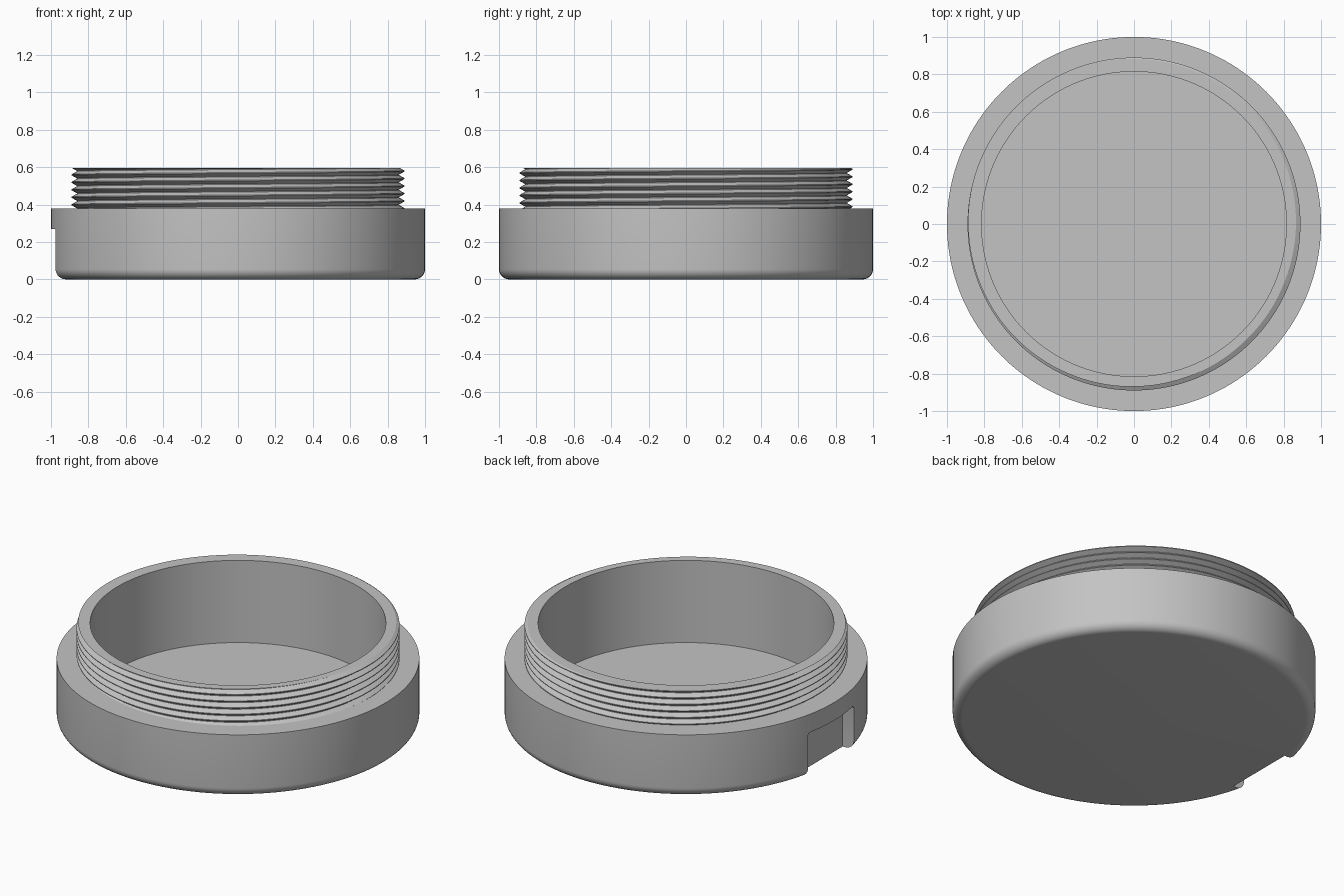
import bpy, bmesh
from math import sin, cos, pi, radians

SEG = 160
SHOULDER, TOP = 0.38, 0.595
BORE, FLOOR = 0.815, 0.095
PITCH, ROOT, CREST = 0.04, 0.862, 0.89

old = bpy.data.objects.get("Cube")
if old:
    bpy.data.objects.remove(old, do_unlink=True)

grey = bpy.data.materials.new("plain grey")
grey.use_nodes = True
grey.diffuse_color = (0.55, 0.55, 0.55, 1)
grey.node_tree.nodes["Principled BSDF"].inputs["Base Color"].default_value = grey.diffuse_color


def revolve(name, profile_at):
    """Sweep profile_at(angle) -> [(r, z), ...] around z and weld the seams."""
    bm = bmesh.new()
    cols = []
    for i in range(SEG + 1):
        a = 2 * pi * i / SEG
        cols.append([bm.verts.new((r * cos(a), r * sin(a), z)) for r, z in profile_at(a)])
    for left, right in zip(cols, cols[1:]):
        for j in range(len(left) - 1):
            bm.faces.new((left[j], right[j], right[j + 1], left[j + 1]))
    bmesh.ops.remove_doubles(bm, verts=bm.verts, dist=1e-5)
    bmesh.ops.recalc_face_normals(bm, faces=bm.faces)
    mesh = bpy.data.meshes.new(name)
    bm.to_mesh(mesh)
    bm.free()
    mesh.materials.append(grey)
    obj = bpy.data.objects.new(name, mesh)
    bpy.context.collection.objects.link(obj)
    return obj


def select(obj):
    bpy.ops.object.select_all(action='DESELECT')
    obj.select_set(True)
    bpy.context.view_layer.objects.active = obj


# Cup body: rounded lower edge, flat shoulder, hollow inside
FILLET = 0.055
arc = [(1 - FILLET + FILLET * sin(t * pi / 16), FILLET - FILLET * cos(t * pi / 16))
       for t in range(9)]
body_profile = [(0, 0)] + arc + [(1, SHOULDER), (BORE, SHOULDER), (BORE, FLOOR), (0, FLOOR)]
body = revolve("cup_body", lambda a: body_profile)

# Grip notch cut into one side, with rounded upper corners
bpy.ops.mesh.primitive_cube_add(size=1, location=(-1.0, 0, 0.085))
cutter = bpy.context.object
cutter.name = "notch_cutter"
cutter.hide_render = True
cutter.scale = (0.2, 0.44, 0.37)
bpy.ops.object.transform_apply(location=False, rotation=False, scale=True)
bm = bmesh.new()
bm.from_mesh(cutter.data)
corners = [e for e in bm.edges
           if all(v.co.z > 0 for v in e.verts) and abs(e.verts[0].co.y - e.verts[1].co.y) < 1e-4]
bmesh.ops.bevel(bm, geom=corners, offset=0.02, segments=4, profile=0.5, affect='EDGES')
bm.to_mesh(cutter.data)
bm.free()
cutter.data.materials.append(grey)

select(body)
cut = body.modifiers.new("notch", 'BOOLEAN')
cut.operation = 'DIFFERENCE'
cut.solver = 'EXACT'
cut.object = cutter
bpy.ops.object.modifier_apply(modifier=cut.name)
bpy.data.objects.remove(cutter, do_unlink=True)

# Threaded neck: a helical tooth profile trimmed flat at the shoulder and rim
TOOTH = [(0.0, ROOT), (0.08, ROOT), (0.48, CREST), (0.6, CREST), (1.0, ROOT)]
PHASE = TOP + PITCH * 20 / 360


def tooth_radius(z, a):
    u = ((z - PHASE) / PITCH - a / (2 * pi)) % 1
    for (u0, r0), (u1, r1) in zip(TOOTH, TOOTH[1:]):
        if u <= u1:
            return r0 + (r1 - r0) * (u - u0) / (u1 - u0)
    return ROOT


def neck_profile(a):
    points = [(BORE, SHOULDER)]
    for turn in range(-8, 3):
        for u, _ in TOOTH[:-1]:
            z = PHASE + PITCH * (turn + u + a / (2 * pi))
            z = min(max(z, SHOULDER), TOP)
            points.append((tooth_radius(z, a), z))
    return points + [(BORE, TOP), (BORE, SHOULDER)]


neck = revolve("threaded_neck", neck_profile)

for part in (body, neck):
    select(part)
    bpy.ops.object.shade_smooth_by_angle(angle=radians(25))
